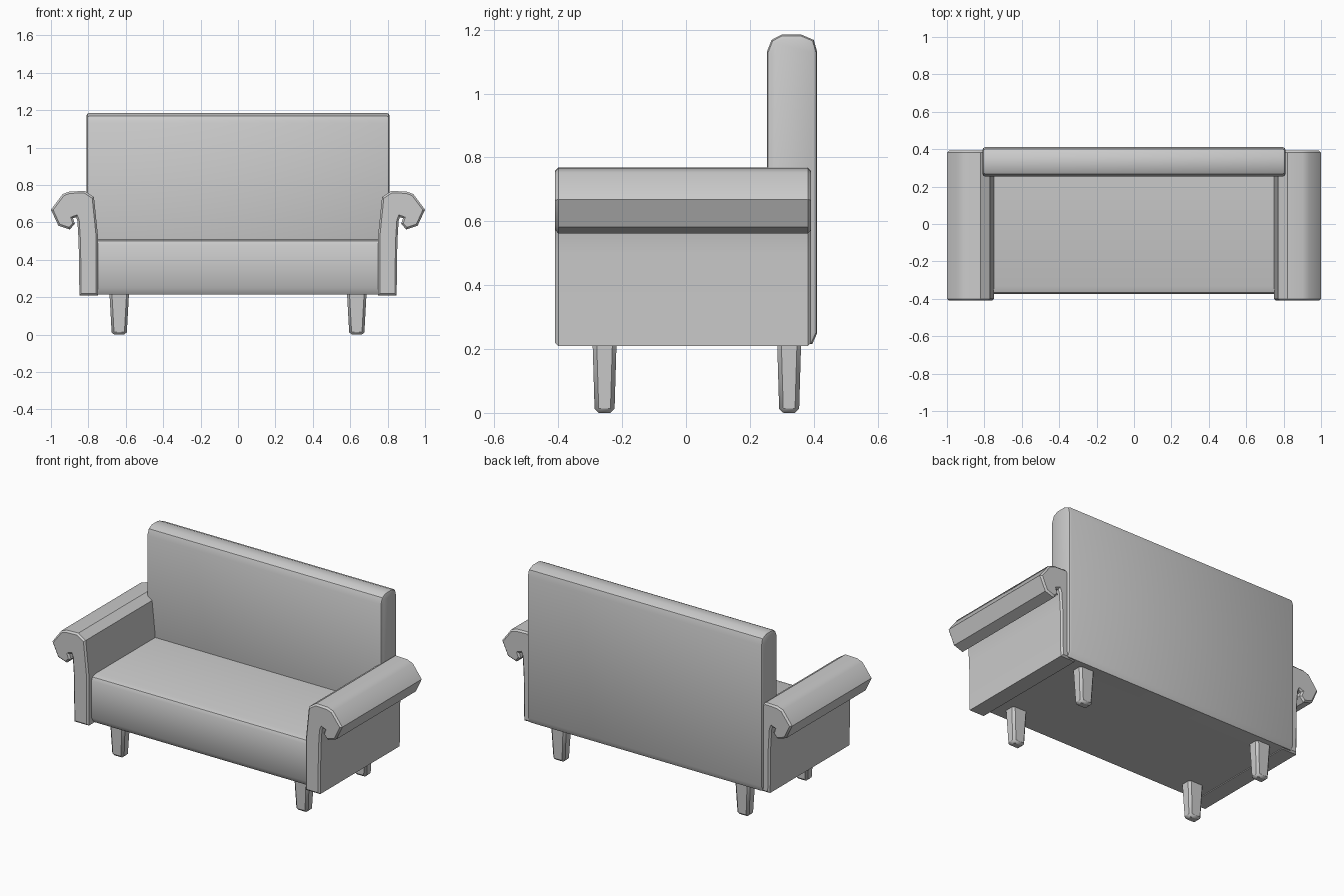
import bpy, bmesh
from mathutils import Vector

if "Cube" in bpy.data.objects:
    bpy.data.objects.remove(bpy.data.objects["Cube"])


def extrude_profile(name, points, axis, start, end, bevel, segments=1):
    """Extrude a closed 2D profile along x or y and round its two end rims."""
    bm = bmesh.new()
    def place(p, t):
        return Vector((t, p[0], p[1])) if axis == 'x' else Vector((p[0], t, p[1]))
    face = bm.faces.new([bm.verts.new(place(p, start)) for p in points])
    geom = bmesh.ops.extrude_face_region(bm, geom=[face], use_keep_orig=True)['geom']
    cap = [g for g in geom if isinstance(g, bmesh.types.BMFace)][0]
    offset = place((0, 0), end - start)
    bmesh.ops.translate(bm, verts=cap.verts[:], vec=offset)
    bmesh.ops.recalc_face_normals(bm, faces=bm.faces[:])
    rims = list(set(face.edges[:] + cap.edges[:]))
    bmesh.ops.bevel(bm, geom=rims, offset=bevel, segments=segments, profile=0.5, affect='EDGES')
    bmesh.ops.recalc_face_normals(bm, faces=bm.faces[:])
    return finish(name, bm)


def finish(name, bm, angle=0.6):
    mesh = bpy.data.meshes.new(name)
    bm.to_mesh(mesh)
    bm.free()
    obj = bpy.data.objects.new(name, mesh)
    bpy.context.collection.objects.link(obj)
    bpy.ops.object.select_all(action='DESELECT')
    obj.select_set(True)
    bpy.context.view_layer.objects.active = obj
    bpy.ops.object.shade_smooth_by_angle(angle=angle)
    return obj


# Seat: cushion block with softened front edges
seat = [(-0.352, 0.215), (-0.375, 0.25), (-0.375, 0.48), (-0.365, 0.5),
        (-0.335, 0.51), (0.3, 0.51), (0.3, 0.215)]
extrude_profile("seat", seat, 'x', -0.752, 0.752, 0.004)

# Backrest: tall slab with rounded top
back = [(0.272, 0.215), (0.395, 0.215), (0.411, 0.25), (0.411, 1.13),
        (0.4, 1.168), (0.36, 1.185), (0.3, 1.185), (0.268, 1.168),
        (0.253, 1.13), (0.253, 0.25)]
extrude_profile("backrest", back, 'x', -0.81, 0.81, 0.015, 2)

# Arms: upright panels with an outward scroll, mirrored left and right
arm = [(0.748, 0.21), (0.848, 0.21), (0.852, 0.5), (0.859, 0.61), (0.866, 0.628),
       (0.882, 0.622), (0.872, 0.592), (0.9, 0.562), (0.96, 0.582), (1.0, 0.668),
       (0.937, 0.752), (0.9, 0.765), (0.82, 0.768), (0.77, 0.735), (0.748, 0.52)]
for side, label in ((-1, "left"), (1, "right")):
    extrude_profile(label + "_arm", [(side * x, z) for x, z in arm],
                    'y', -0.41, 0.392, 0.01)

# Legs: tapered chamfered posts
for y, row in ((-0.255, "front"), (0.323, "back")):
    for side, label in ((-1, "left"), (1, "right")):
        bm = bmesh.new()
        bmesh.ops.create_cube(bm, size=1)
        for v in bm.verts:
            top = v.co.z > 0
            sx, sy = (0.106, 0.076) if top else (0.08, 0.062)
            v.co = Vector((v.co.x * sx + side * 0.635, v.co.y * sy + y, 0.235 if top else 0))
        bmesh.ops.bevel(bm, geom=bm.edges[:], offset=0.013, segments=1,
                        profile=0.5, affect='EDGES')
        finish(f"{row}_{label}_leg", bm)
